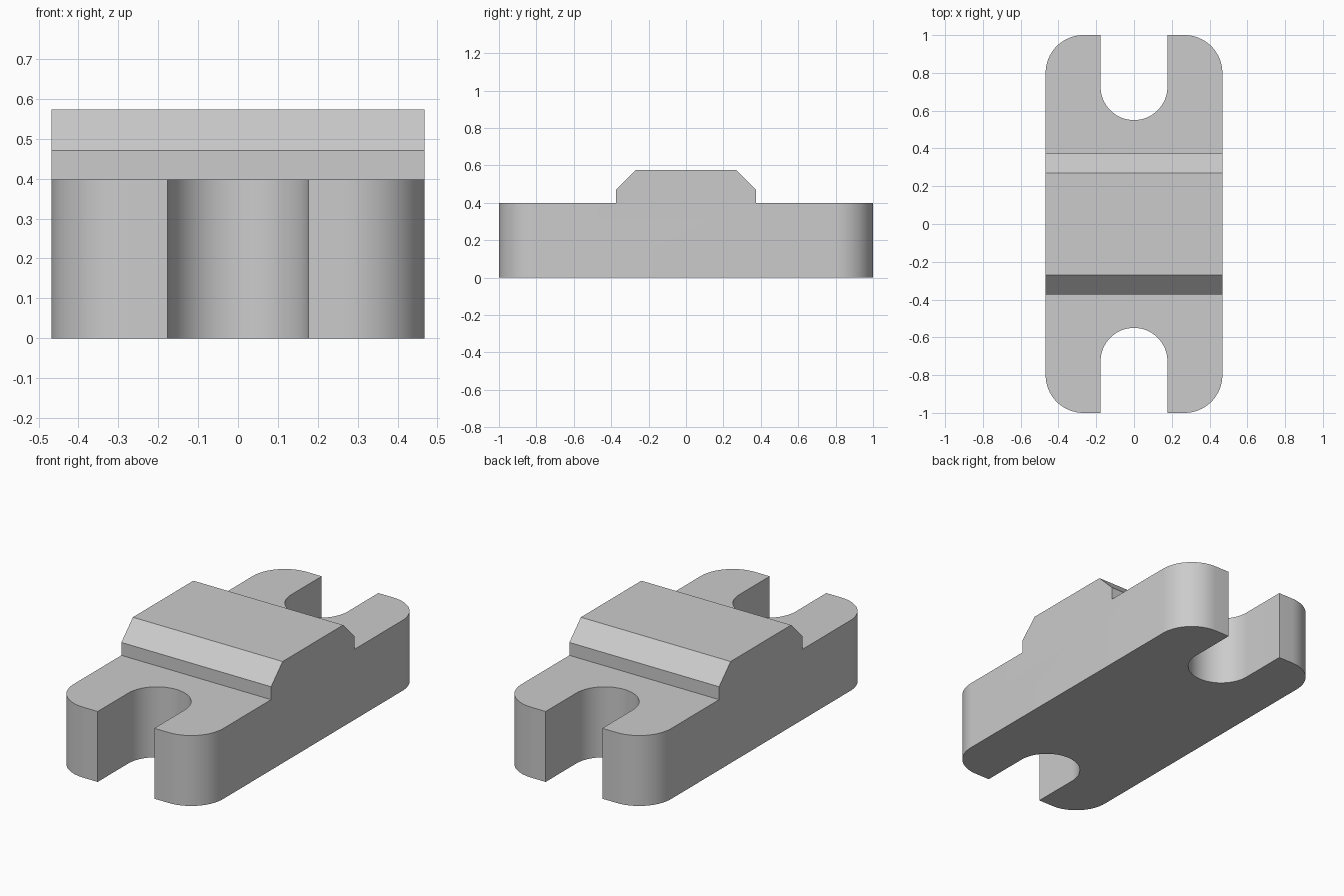
import bpy, bmesh
from math import sin, cos, pi
from mathutils import Matrix

cube = bpy.data.objects.get("Cube")
if cube:
    bpy.data.objects.remove(cube, do_unlink=True)

HALF_W, HALF_L = 0.468, 1.0
CORNER_R, SLOT_R, SLOT_Y = 0.2, 0.177, 0.727
BASE_H, STEP_H, TOP_H = 0.398, 0.471, 0.574
PAD_Y, RIDGE_Y = 0.373, 0.27


def arc(cx, cy, r, start, end, steps):
    return [(cx + r * cos(start + (end - start) * i / steps),
             cy + r * sin(start + (end - start) * i / steps)) for i in range(steps + 1)]


def prism(name, points, depth):
    """Extrude a closed set of 3D points along a vector."""
    bm = bmesh.new()
    face = bm.faces.new([bm.verts.new(p) for p in points])
    ext = bmesh.ops.extrude_face_region(bm, geom=[face])
    moved = [v for v in ext["geom"] if isinstance(v, bmesh.types.BMVert)]
    bmesh.ops.translate(bm, verts=moved, vec=depth)
    bmesh.ops.recalc_face_normals(bm, faces=bm.faces)
    mesh = bpy.data.meshes.new(name)
    bm.to_mesh(mesh)
    bm.free()
    obj = bpy.data.objects.new(name, mesh)
    bpy.context.collection.objects.link(obj)
    return obj


# Plan outline: rounded corners and an open slot at each end
end_half = (arc(HALF_W - CORNER_R, HALF_L - CORNER_R, CORNER_R, 0, pi / 2, 16)
            + [(SLOT_R, HALF_L)]
            + arc(0, SLOT_Y, SLOT_R, 0, -pi, 32)
            + [(-SLOT_R, HALF_L)]
            + arc(CORNER_R - HALF_W, HALF_L - CORNER_R, CORNER_R, pi / 2, pi, 16))
outline = end_half + [(-x, -y) for x, y in end_half]
plate = prism("slotted_clamp_plate", [(x, y, -0.2) for x, y in outline], (0, 0, 1))

# Side profile: flat base with a raised, bevelled pad in the middle
half = [(1.2, 0), (1.2, BASE_H), (PAD_Y, BASE_H), (PAD_Y, STEP_H), (RIDGE_Y, TOP_H)]
profile = half + [(-y, z) for y, z in reversed(half)]
cutter = prism("side_profile_cutter", [(-0.7, y, z) for y, z in profile], (1.4, 0, 0))
cutter.hide_render = True

# Keep what the two prisms share
mod = plate.modifiers.new("profile", "BOOLEAN")
mod.operation = "INTERSECT"
mod.solver = "EXACT"
mod.object = cutter
bpy.ops.object.select_all(action="DESELECT")
bpy.context.view_layer.objects.active = plate
plate.select_set(True)
bpy.ops.object.modifier_apply(modifier=mod.name)
bpy.data.objects.remove(cutter, do_unlink=True)

# Single grey material
grey = bpy.data.materials.new("light_grey")
grey.use_nodes = True
colour = (0.6, 0.6, 0.6, 1)
grey.diffuse_color = colour
for node in grey.node_tree.nodes:
    if node.type == "BSDF_PRINCIPLED":
        node.inputs["Base Color"].default_value = colour
plate.data.materials.clear()
plate.data.materials.append(grey)
for poly in plate.data.polygons:
    poly.material_index = 0

bpy.ops.object.shade_smooth_by_angle(angle=pi / 6)
